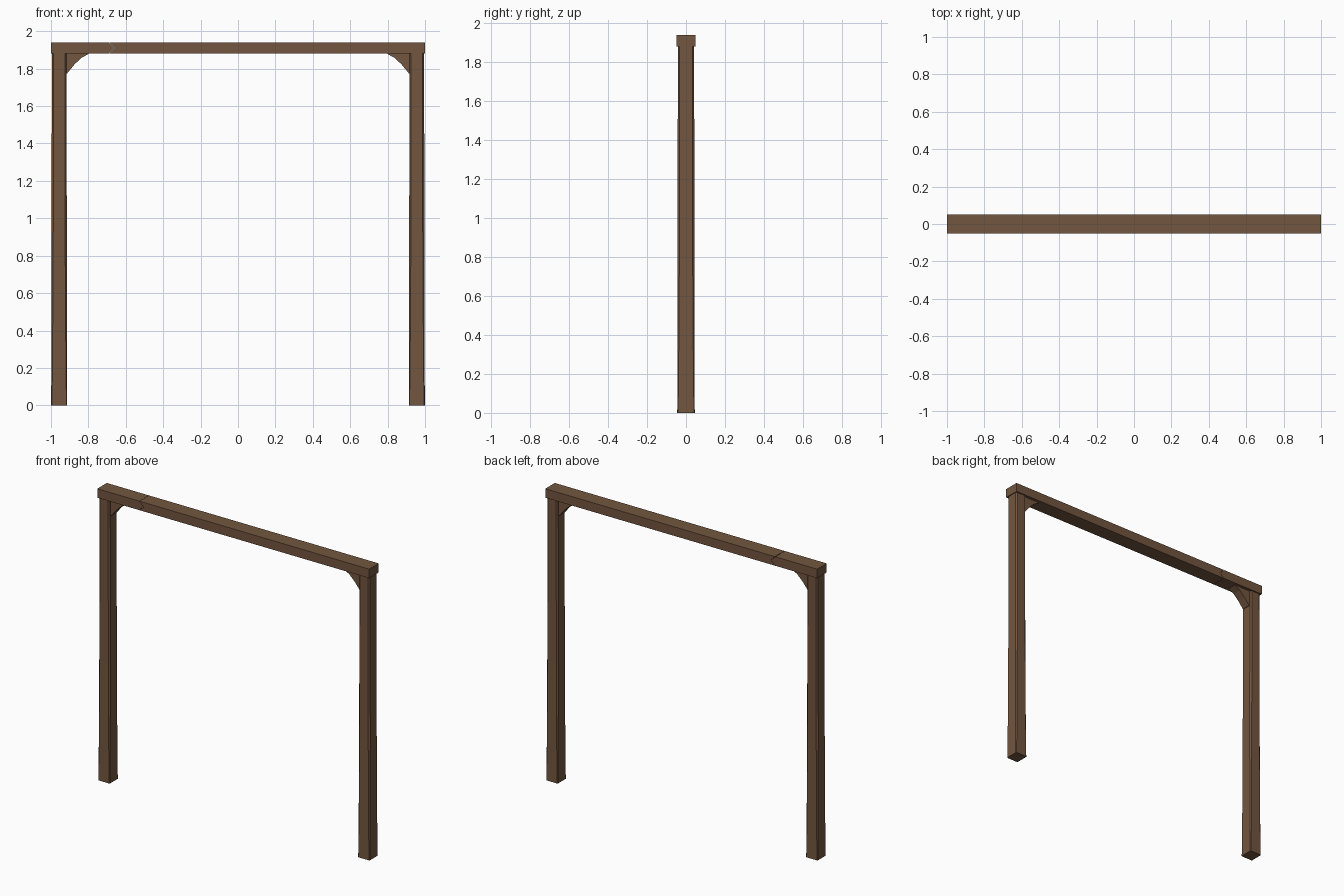
import bpy, bmesh

if "Cube" in bpy.data.objects:
    bpy.data.objects.remove(bpy.data.objects["Cube"])

wood = bpy.data.materials.new("brown_wood")
wood.diffuse_color = (0.17, 0.092, 0.05, 1)
wood.use_nodes = True
wood.node_tree.nodes["Principled BSDF"].inputs["Base Color"].default_value = wood.diffuse_color


def finish(name, bm):
    bmesh.ops.recalc_face_normals(bm, faces=bm.faces)
    me = bpy.data.meshes.new(name)
    bm.to_mesh(me)
    bm.free()
    me.materials.append(wood)
    ob = bpy.data.objects.new(name, me)
    bpy.context.collection.objects.link(ob)
    return ob


def plate(name, profile, half_depth):
    """Extrude an x-z outline along y."""
    bm = bmesh.new()
    face = bm.faces.new([bm.verts.new((x, -half_depth, z)) for x, z in profile])
    ext = bmesh.ops.extrude_face_region(bm, geom=[face])
    verts = [v for v in ext["geom"] if isinstance(v, bmesh.types.BMVert)]
    bmesh.ops.translate(bm, verts=verts, vec=(0, 2 * half_depth, 0))
    return finish(name, bm)


def post(name, cx):
    """Square foot flowing into a slightly slimmer, chamfered shaft."""
    bm = bmesh.new()
    rings = []
    # height, half width, half depth, chamfer
    for z, hx, hy, c in [(0, .043, .045, .004), (.2, .042, .044, .006),
                         (.8, .041, .043, .009), (1.88, .039, .042, .009)]:
        pts = [(hx - c, -hy), (hx, -hy + c), (hx, hy - c), (hx - c, hy),
               (-hx + c, hy), (-hx, hy - c), (-hx, -hy + c), (-hx + c, -hy)]
        rings.append([bm.verts.new((cx + x, y, z)) for x, y in pts])
    for a, b in zip(rings, rings[1:]):
        for i in range(8):
            j = (i + 1) % 8
            bm.faces.new((a[i], a[j], b[j], b[i]))
    bm.faces.new(rings[0][::-1])
    bm.faces.new(rings[-1])
    return finish(name, bm)


# Top beam in two lengths, meeting in a tongue joint
lo, hi = 1.88, 1.94
plate("beam_short", [(-1, lo), (-.691, lo), (-.661, 1.91), (-.691, hi), (-1, hi)], .05)
plate("beam_long", [(-.689, lo), (1, lo), (1, hi), (-.689, hi), (-.659, 1.91)], .05)

# Posts and curved corner braces
for side, s in (("left", -1), ("right", 1)):
    post(side + "_post", s * .956)
    plate(side + "_brace", [(s * x, z) for x, z in
          [(.93, 1.885), (.795, 1.885), (.80, 1.878), (.838, 1.857),
           (.875, 1.822), (.913, 1.775), (.93, 1.775)]], .03)
